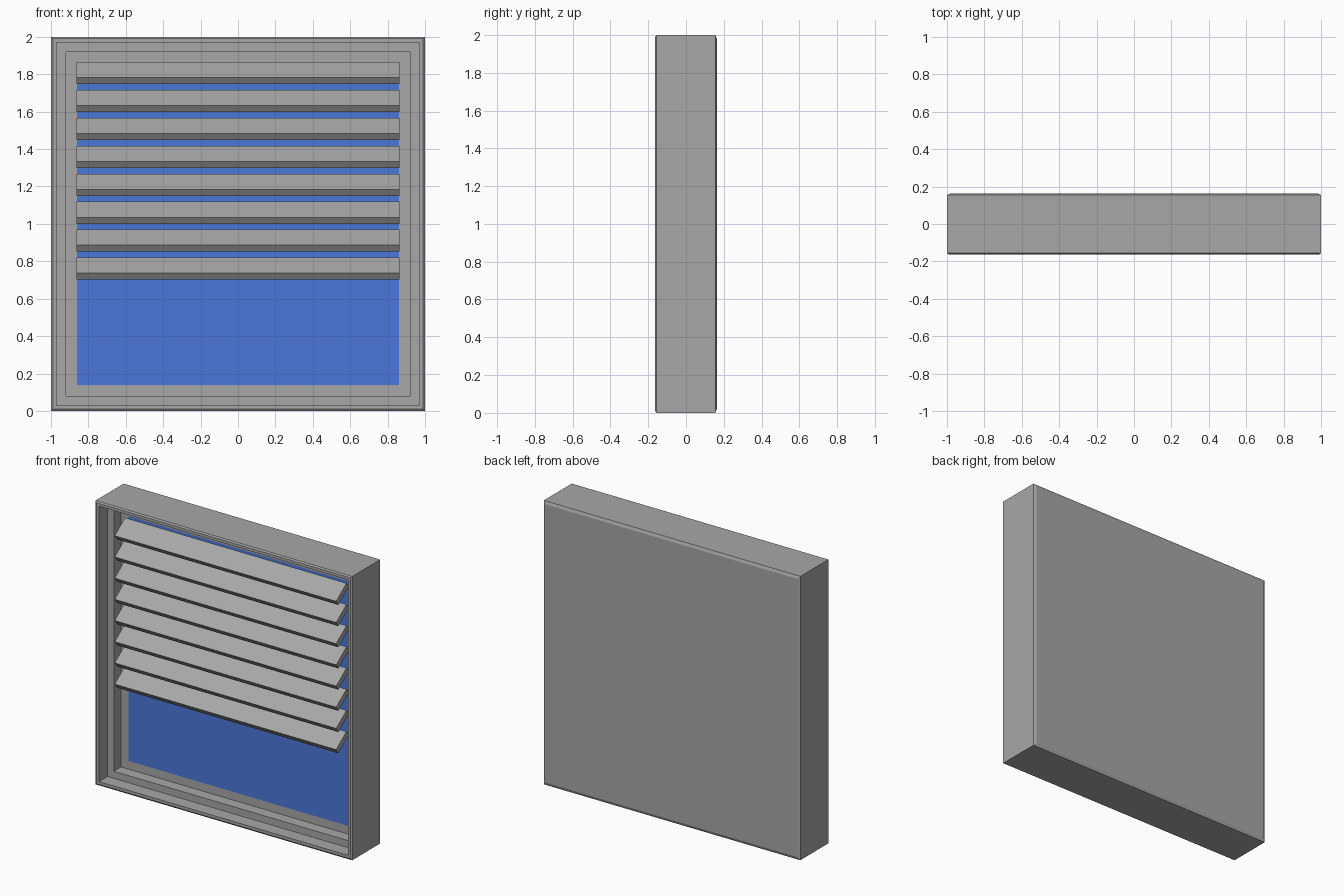
import bpy, bmesh

if "Cube" in bpy.data.objects:
    bpy.data.objects.remove(bpy.data.objects["Cube"])


def material(name, colour):
    m = bpy.data.materials.new(name)
    m.diffuse_color = (*colour, 1)
    m.use_nodes = True
    m.node_tree.nodes["Principled BSDF"].inputs["Base Color"].default_value = m.diffuse_color
    return m


grey = material("grey metal", (0.39, 0.39, 0.39))
blue = material("blue glass", (0.07, 0.185, 0.70))


def finish(name, bm, mats):
    bmesh.ops.recalc_face_normals(bm, faces=bm.faces)
    me = bpy.data.meshes.new(name)
    bm.to_mesh(me)
    bm.free()
    for m in mats:
        me.materials.append(m)
    ob = bpy.data.objects.new(name, me)
    bpy.context.collection.objects.link(ob)
    return ob


# stepped window frame: nested square rings (half size, y) from back to glass
rings = [(0.98, 0.163), (1.0, 0.155), (1.0, -0.156), (0.99, -0.163),
         (0.97, -0.163), (0.97, -0.068), (0.92, -0.068), (0.92, 0.012),
         (0.862, 0.012)]
bm = bmesh.new()
loops = [[bm.verts.new((sx * h, y, 1 + sz * h))
          for sx, sz in ((-1, -1), (1, -1), (1, 1), (-1, 1))]
         for h, y in rings]
for a, b in zip(loops, loops[1:]):
    for i in range(4):
        j = (i + 1) % 4
        bm.faces.new((a[i], a[j], b[j], b[i]))
bm.faces.new(loops[0])
# blue pane closes the innermost ring
pane = bm.faces.new(loops[-1])
pane.material_index = 1
finish("window_frame", bm, [grey, blue])

# tilted shutter slats covering the upper part
profile = [(-0.14, 1.782), (-0.025, 1.865), (0.0, 1.83), (-0.115, 1.747)]
for n in range(8):
    bm = bmesh.new()
    left, right = [[bm.verts.new((x, y, z - 0.1493 * n)) for y, z in profile]
                   for x in (-0.863, 0.863)]
    bm.faces.new(left)
    bm.faces.new(right)
    for i in range(4):
        j = (i + 1) % 4
        bm.faces.new((left[i], left[j], right[j], right[i]))
    finish(f"shutter_slat_{n + 1}", bm, [grey])
